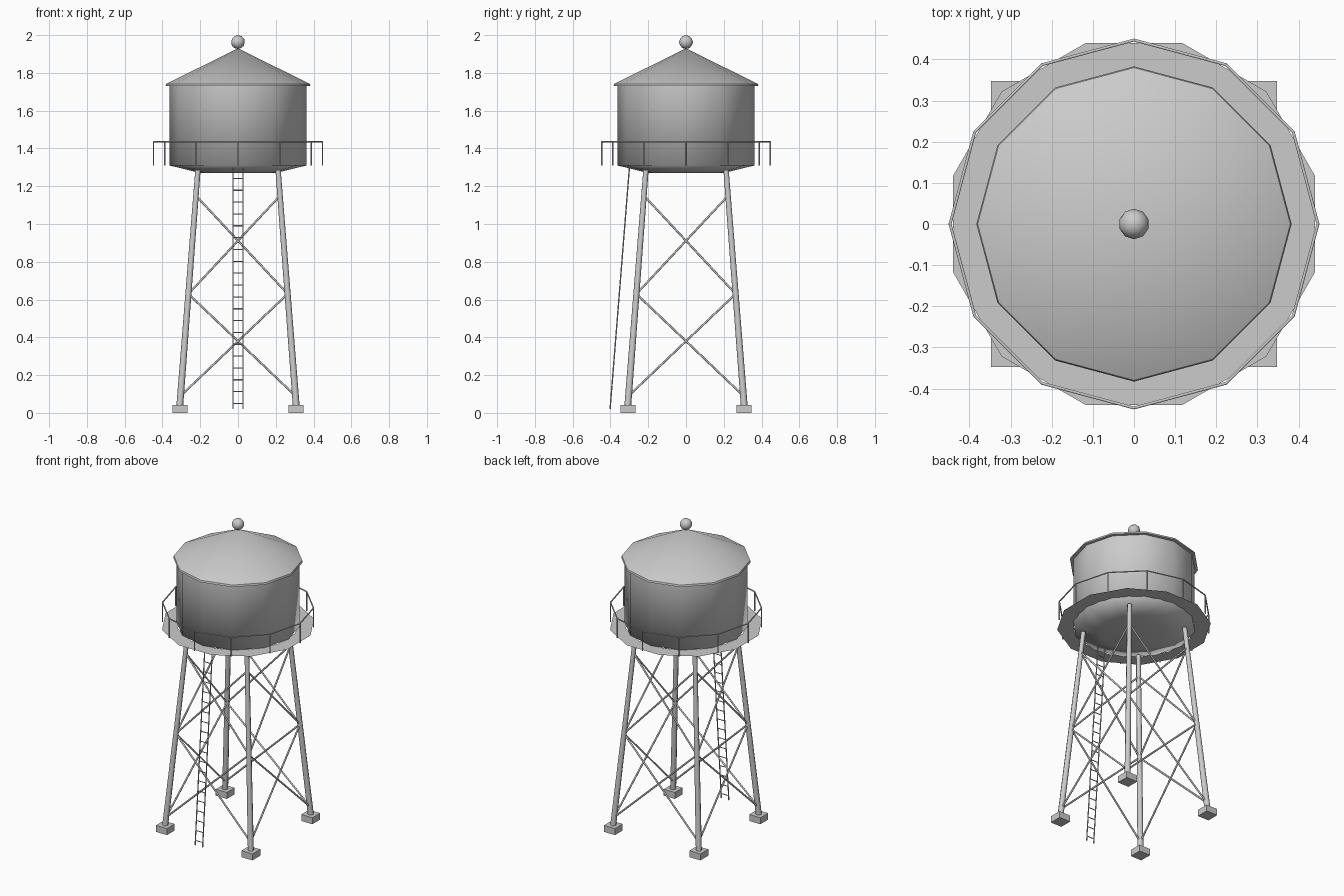
import bpy, bmesh, math
from mathutils import Vector, Matrix

cube = bpy.data.objects.get("Cube")
if cube:
    bpy.data.objects.remove(cube, do_unlink=True)

steel = bpy.data.materials.new("grey_steel")
steel.use_nodes = True
GREY = (0.6, 0.6, 0.6, 1.0)
steel.diffuse_color = GREY
steel.node_tree.nodes["Principled BSDF"].inputs["Base Color"].default_value = GREY

SIDES = 12


def finish(name, bm, smooth_angle=None):
    """Turn a bmesh into a named object, smooth below the given angle."""
    mesh = bpy.data.meshes.new(name)
    bm.to_mesh(mesh)
    bm.free()
    mesh.materials.append(steel)
    obj = bpy.data.objects.new(name, mesh)
    bpy.context.collection.objects.link(obj)
    if smooth_angle:
        bpy.ops.object.select_all(action="DESELECT")
        obj.select_set(True)
        bpy.context.view_layer.objects.active = obj
        bpy.ops.object.shade_smooth_by_angle(angle=math.radians(smooth_angle))
    return obj


def around(radius, z, i, turn=0.0):
    a = math.tau * (i + turn) / SIDES
    return Vector((radius * math.cos(a), radius * math.sin(a), z))


def lathe(name, profile, turn=0.0, smooth_angle=None):
    """Spin (radius, height) points, listed from bottom to top."""
    bm = bmesh.new()
    rings = [[bm.verts.new(around(r, z, i, turn)) for i in range(SIDES)]
             for r, z in profile]
    for low, high in zip(rings, rings[1:]):
        for i in range(SIDES):
            j = (i + 1) % SIDES
            bm.faces.new((low[i], low[j], high[j], high[i]))
    bmesh.ops.remove_doubles(bm, verts=bm.verts, dist=0.0001)
    return finish(name, bm, smooth_angle)


def rod(bm, start, end, r1, r2=None, segments=6):
    """Add a round bar between two points."""
    start, end = Vector(start), Vector(end)
    span = end - start
    place = (Matrix.Translation((start + end) / 2)
             @ span.to_track_quat("Z", "Y").to_matrix().to_4x4())
    bmesh.ops.create_cone(bm, cap_ends=True, segments=segments, radius1=r1,
                          radius2=r2 or r1, depth=span.length, matrix=place)


# Tank, conical roof with a thin rim, and walkway sheet
lathe("tank", [(0, 1.27), (0.2, 1.27), (0.363, 1.31), (0.363, 1.73)],
      smooth_angle=100)
lathe("roof", [(0.36, 1.73), (0.383, 1.73), (0.38, 1.742), (0, 1.93)],
      smooth_angle=40)
lathe("walkway", [(0.455, 1.31), (0.36, 1.31)], turn=0.5)

# Ball on the roof
bm = bmesh.new()
bmesh.ops.create_icosphere(bm, subdivisions=2, radius=0.037,
                           matrix=Matrix.Translation((0, 0, 1.963)))
finish("roof_ball", bm, 40)

# Handrail and posts
bm = bmesh.new()
for i in range(SIDES):
    top = around(0.447, 1.435, i)
    rod(bm, top, around(0.447, 1.435, i + 1), 0.004)
    rod(bm, around(0.447, 1.31, i), top, 0.004)
finish("railing", bm, 65)


# Legs lean inward; each stands on a square footing
def leg_point(sx, sy, z):
    offset = 0.308 - 0.077 * (z - 0.04)
    return Vector((sx * offset, sy * offset, z))


CORNERS = {"front_right": (-1, -1), "front_left": (1, -1),
           "back_left": (1, 1), "back_right": (-1, 1)}
for label, (sx, sy) in CORNERS.items():
    bm = bmesh.new()
    rod(bm, leg_point(sx, sy, 0.03), leg_point(sx, sy, 1.285), 0.018, 0.014, 8)
    finish(label + "_leg", bm, 50)
    bm = bmesh.new()
    bmesh.ops.create_cube(bm, size=1)
    bmesh.ops.scale(bm, vec=(0.08, 0.08, 0.042), verts=bm.verts)
    bmesh.ops.translate(bm, vec=(sx * 0.308, sy * 0.308, 0.021), verts=bm.verts)
    finish(label + "_footing", bm)

# Two tiers of cross bracing on every side
corners = list(CORNERS.values())
for i, side in enumerate(("front", "left", "back", "right")):
    a, b = corners[i], corners[(i + 1) % 4]
    bm = bmesh.new()
    for low, high in ((0.09, 0.63), (0.63, 1.15)):
        rod(bm, leg_point(*a, low), leg_point(*b, high), 0.0055)
        rod(bm, leg_point(*b, low), leg_point(*a, high), 0.0055)
    finish(side + "_bracing", bm, 65)


# Leaning ladder at the front
def ladder_point(x, z):
    return Vector((x, -0.402 + 0.08 * (z - 0.02), z))


bm = bmesh.new()
for x in (-0.027, 0.027):
    rod(bm, ladder_point(x, 0.02), ladder_point(x, 1.295), 0.0035)
for i in range(20):
    z = 0.05 + i * 0.0627
    rod(bm, ladder_point(-0.027, z), ladder_point(0.027, z), 0.003)
finish("ladder", bm, 65)
